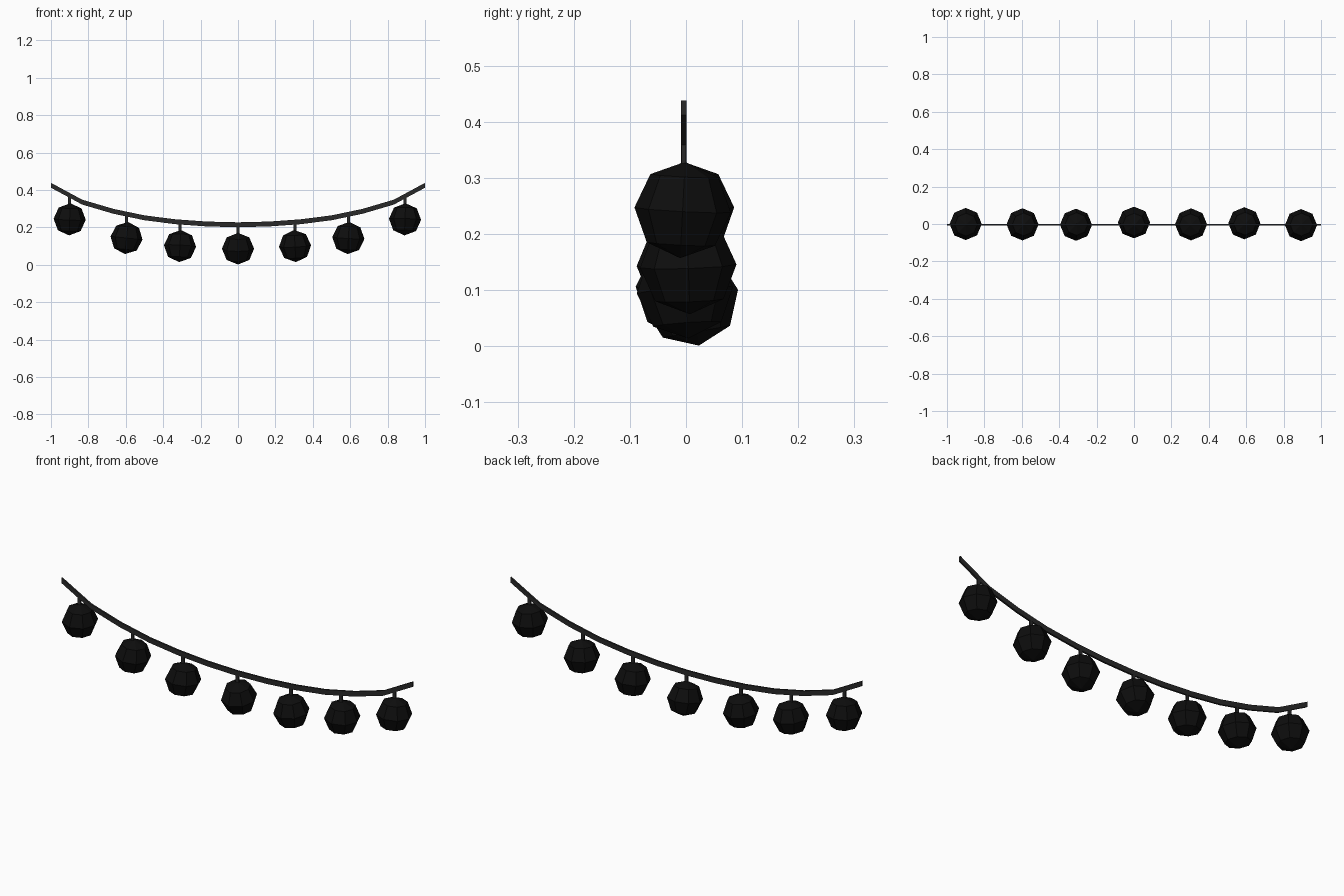
import bpy, bmesh
from math import radians
from mathutils import Matrix, Vector

if "Cube" in bpy.data.objects:
    bpy.data.objects.remove(bpy.data.objects["Cube"])

Y = -0.004        # plane of the cable
HALF_Y = 0.0045   # half thickness of cable and stems


def material(name, value):
    m = bpy.data.materials.new(name)
    m.diffuse_color = (value, value, value, 1)
    m.use_nodes = True
    m.node_tree.nodes["Principled BSDF"].inputs["Base Color"].default_value = m.diffuse_color
    return m


def add_object(name, bm, mat):
    bmesh.ops.recalc_face_normals(bm, faces=bm.faces)
    me = bpy.data.meshes.new(name)
    bm.to_mesh(me)
    bm.free()
    me.materials.append(mat)
    ob = bpy.data.objects.new(name, me)
    bpy.context.collection.objects.link(ob)
    return ob


cable_mat = material("cable_black", 0.022)
bulb_mat = material("bulb_black", 0.004)

# Sagging cable: rectangular section swept through mirrored centre-line heights
half = [0.214, 0.218, 0.230, 0.251, 0.286, 0.335, 0.425]
path = [(i / 6, half[abs(i)]) for i in range(-6, 7)]
bm = bmesh.new()
rings = []
for x, z in path:
    rings.append([bm.verts.new((x, Y + sy * HALF_Y, z + sz * 0.013))
                  for sy, sz in ((-1, -1), (1, -1), (1, 1), (-1, 1))])
for a, b in zip(rings, rings[1:]):
    for k in range(4):
        j = (k + 1) % 4
        bm.faces.new((a[k], a[j], b[j], b[k]))
bm.faces.new(rings[0])
bm.faces.new(rings[-1])
add_object("cable", bm, cable_mat)


def cable_height(x):
    for (x0, z0), (x1, z1) in zip(path, path[1:]):
        if x0 <= x <= x1:
            return z0 + (z1 - z0) * (x - x0) / (x1 - x0)


# Hanging bulbs: x, y, z of centre, small tilts about x and y in degrees
bulbs = [
    (-0.900, 0.000, 0.243, 3, 2),
    (-0.596, -0.002, 0.143, 0, 6),
    (-0.310, -0.004, 0.100, -4, 3),
    (0.000, 0.008, 0.086, 10, 0),
    (0.305, -0.002, 0.100, 4, -3),
    (0.590, 0.004, 0.143, 2, 3),
    (0.893, -0.006, 0.243, -3, 2),
]
for i, (x, y, z, tx, ty) in enumerate(bulbs, 1):
    # Low-poly bulb, eight-sided from every direction
    bm = bmesh.new()
    bmesh.ops.create_uvsphere(bm, u_segments=8, v_segments=4, radius=0.086)
    bm.transform(Matrix.Rotation(radians(tx), 4, 'X') @ Matrix.Rotation(radians(ty), 4, 'Y'))
    add_object(f"bulb_{i}", bm, bulb_mat).location = Vector((x, y, z))

    # Flat stem from the cable into the bulb
    top, bottom = cable_height(x), z + 0.06
    bm = bmesh.new()
    bmesh.ops.create_cube(bm, size=1)
    bm.transform(Matrix.Diagonal((0.016, 2 * HALF_Y - 0.001, top - bottom, 1)))
    add_object(f"stem_{i}", bm, cable_mat).location = Vector((x, Y, (top + bottom) / 2))
